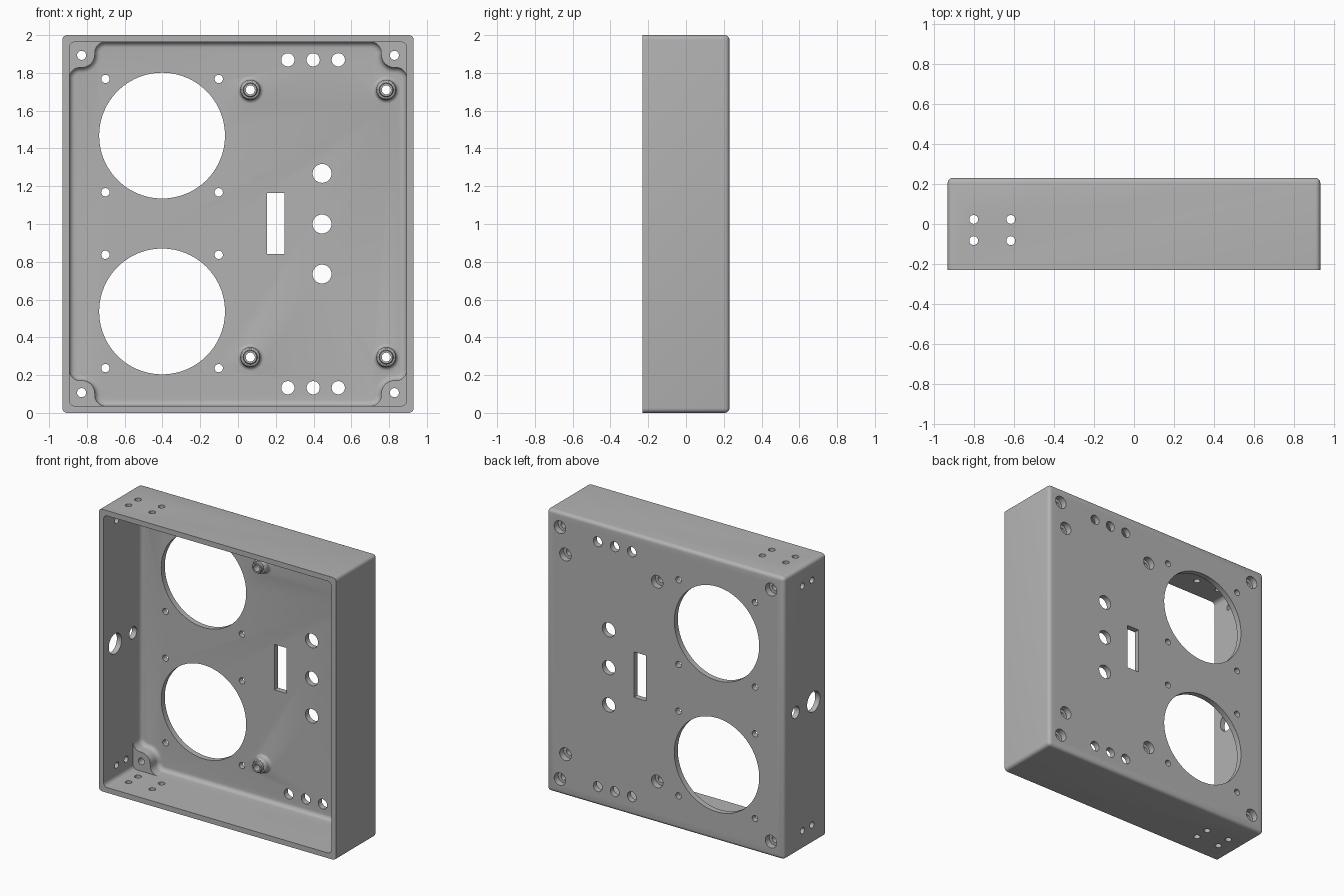
import bpy, bmesh
from math import pi, sin, cos, sqrt
from mathutils import Matrix, Vector

cube = bpy.data.objects.get("Cube")
if cube:
    bpy.data.objects.remove(cube, do_unlink=True)

W, H, D = 0.93, 2.0, 0.23            # half width, height, half depth
WALL, FLOOR_Y, BOSS_Y = 0.037, 0.19, 0.10

grey = bpy.data.materials.new("light_grey_plastic")
grey.use_nodes = True
colour = (0.45, 0.45, 0.45, 1)
grey.diffuse_color = colour
grey.node_tree.nodes["Principled BSDF"].inputs["Base Color"].default_value = colour


def make_object(name, bm):
    bmesh.ops.remove_doubles(bm, verts=bm.verts, dist=1e-5)
    bmesh.ops.recalc_face_normals(bm, faces=bm.faces)
    mesh = bpy.data.meshes.new(name)
    bm.to_mesh(mesh)
    bm.free()
    mesh.materials.append(grey)
    obj = bpy.data.objects.new(name, mesh)
    bpy.context.collection.objects.link(obj)
    return obj


def loft(bm, rings):
    """Skin closed rings and cap both ends."""
    loops = [[bm.verts.new(p) for p in ring] for ring in rings]
    for a, b in zip(loops, loops[1:]):
        for i in range(len(a)):
            j = (i + 1) % len(a)
            bm.faces.new((a[i], a[j], b[j], b[i]))
    bm.faces.new(loops[0])
    bm.faces.new(loops[-1])


def rod(bm, centre, axis, profile, segments=32):
    """Lathe (offset, radius) pairs around an axis through centre."""
    turn = Vector((0, 0, 1)).rotation_difference(Vector(axis)).to_matrix()
    angles = [2 * pi * i / segments for i in range(segments)]
    loft(bm, [[Vector(centre) + turn @ Vector((r * cos(a), r * sin(a), t))
               for a in angles] for t, r in profile])


# Outer case: rounded everywhere except around the open front
bm = bmesh.new()
bmesh.ops.create_cube(bm, size=1, matrix=Matrix.Translation((0, 0, H / 2))
                      @ Matrix.Diagonal((2 * W, 2 * D, H, 1)))
soft = [e for e in bm.edges if any(v.co.y > 0 for v in e.verts)]
bmesh.ops.bevel(bm, geom=soft, offset=0.025, segments=5, profile=0.5, affect='EDGES')
case = make_object("enclosure_case", bm)


# Cavity cross-section for one corner, as distances from the two inner walls
def corner_points(inset, notched, n=8):
    quarter = [pi / 2 * i / n for i in range(n + 1)]
    flare, boss, hub, run = 0.055, 0.07, 0.065, 0.19
    pts = []
    for a in quarter:                                   # flare leaving the wall
        r = flare - inset
        v = run - r * sin(a)
        pts.append((flare - r * cos(a), v) if notched else (inset, v))
    for a in quarter:                                   # round of the screw boss
        r = boss + inset
        if notched:
            pts.append((hub + r * sin(a), hub + r * cos(a)))
        else:
            pts.append((0.03 * (1 - cos(a)), 0.03 * (1 - sin(a))))
    for u, v in reversed(pts[:n + 1]):                  # mirrored flare
        pts.append((v, u))
    return pts


def cavity_ring(y, inset=0, notched=True):
    iw, ih = W - WALL, H / 2 - WALL
    ring = []
    for sx, sz in ((-1, -1), (1, -1), (1, 1), (-1, 1)):
        pts = corner_points(inset, notched)
        if sx * sz < 0:
            pts.reverse()
        ring += [(sx * (iw - u), y, H / 2 + sz * (ih - v)) for u, v in pts]
    return ring


R = 0.03
rings = [cavity_ring(-0.3, notched=False), cavity_ring(BOSS_Y, notched=False),
         cavity_ring(BOSS_Y)]
for i in range(7):                                      # fillet into the back wall
    a = pi / 2 * i / 6
    rings.append(cavity_ring(FLOOR_Y - R + R * sin(a), R * (1 - cos(a))))
bm = bmesh.new()
loft(bm, rings)
cavity = make_object("cavity_cutter", bm)

# Circuit board standoffs with a flared foot, rounded shoulder and narrow tip
standoff_spots = [(x, z) for x in (0.065, 0.785) for z in (0.295, 1.71)]
corner_spots = [(x, z) for x in (-0.828, 0.828) for z in (0.107, 1.893)]
foot = [(0.205, 0.073), (0.19, 0.073)]
foot += [(0.19 - 0.02 * (1 - cos(a)), 0.073 - 0.02 * sin(a))
         for a in (pi / 8, pi / 4, 3 * pi / 8, pi / 2)]
foot += [(0.155 - 0.015 * sin(a), 0.038 + 0.015 * cos(a))
         for a in (0, pi / 6, pi / 3, pi / 2)]
foot += [(0.12, 0.038), (0.115, 0.034)]
bm = bmesh.new()
for x, z in standoff_spots:
    rod(bm, (x, 0, z), (0, 1, 0), foot)
standoffs = make_object("standoffs", bm)

# Holes through the back wall
bm = bmesh.new()
back = [(x, z, 0.024) for x, z in standoff_spots + corner_spots]
for zc in (0.537, 1.468):                               # fan openings and screws
    rod(bm, (-0.402, 0, zc), (0, 1, 0), [(0.05, 0.333), (0.3, 0.333)], 96)
    back += [(-0.402 + dx, zc + dz, 0.022) for dx in (-0.3, 0.3) for dz in (-0.3, 0.3)]
back += [(0.445, z, 0.05) for z in (0.735, 1.0, 1.268)]
back += [(x, z, 0.035) for x in (0.264, 0.398, 0.531) for z in (0.133, 1.869)]
for x, z, r in back:
    rod(bm, (x, 0, z), (0, 1, 0), [(0.05, r), (0.3, r)])
bmesh.ops.create_cube(bm, size=1, matrix=Matrix.Translation((0.2, 0.2, 1.003))
                      @ Matrix.Diagonal((0.095, 0.2, 0.322, 1)))

# Holes through the top, bottom and one side wall
for z in (0, H):
    for x in (-0.8, -0.615):
        for y in (-0.083, 0.023):
            rod(bm, (x, y, z), (0, 0, 1), [(-0.06, 0.022), (0.06, 0.022)])
side = [(y, z, 0.022) for y in (-0.083, 0.023) for z in (0.133, 1.867)]
side += [(-0.1, 1.0, 0.072), (0.1, 1.0, 0.042)]
for y, z, r in side:
    rod(bm, (-W, y, z), (1, 0, 0), [(-0.06, r), (0.06, r)])
holes = make_object("hole_cutter", bm)

# Screw head recesses on the back
bm = bmesh.new()
for x, z in standoff_spots + corner_spots:
    rod(bm, (x, 0, z), (0, 1, 0), [(0.185, 0.045), (0.3, 0.045)])
recesses = make_object("recess_cutter", bm)

# Combine everything into one solid case
steps = ((cavity, 'DIFFERENCE'), (standoffs, 'UNION'),
         (holes, 'DIFFERENCE'), (recesses, 'DIFFERENCE'))
for tool, operation in steps:
    tool.hide_render = True
    mod = case.modifiers.new(tool.name, 'BOOLEAN')
    mod.object, mod.operation, mod.solver = tool, operation, 'EXACT'
graph = bpy.context.evaluated_depsgraph_get()
solid = bpy.data.meshes.new_from_object(case.evaluated_get(graph))
case.modifiers.clear()
case.data = solid
for tool, _ in steps:
    bpy.data.objects.remove(tool, do_unlink=True)

for obj in bpy.context.selected_objects:
    obj.select_set(False)
case.select_set(True)
bpy.context.view_layer.objects.active = case
bpy.ops.object.shade_smooth_by_angle(angle=pi / 6)
